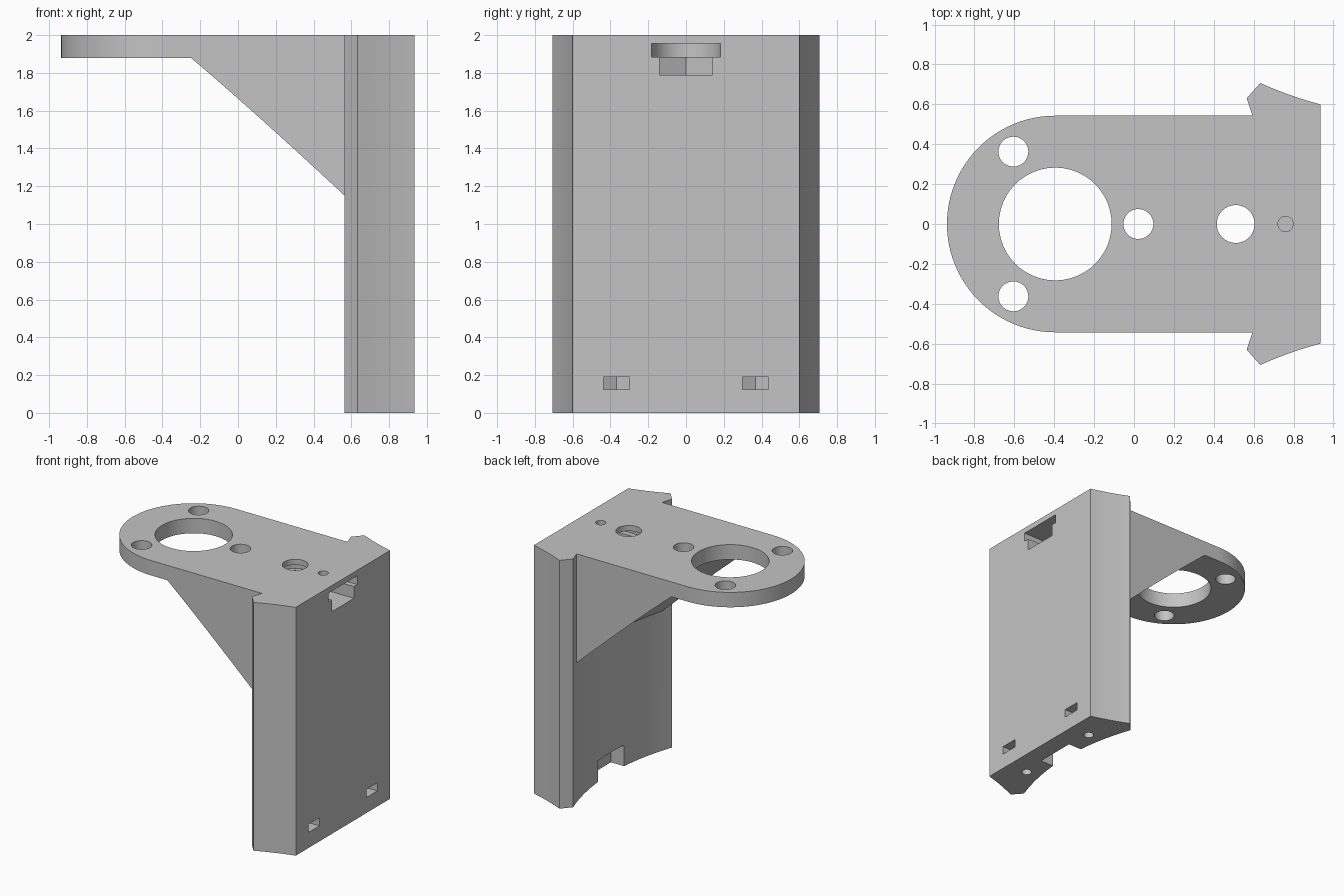
import bpy, bmesh, math
from mathutils import Matrix, Vector

cube = bpy.data.objects.get("Cube")
if cube:
    bpy.data.objects.remove(cube, do_unlink=True)

grey = bpy.data.materials.new("plain_grey")
grey.use_nodes = True
grey.diffuse_color = (0.55, 0.55, 0.55, 1)
grey.node_tree.nodes["Principled BSDF"].inputs["Base Color"].default_value = (0.55, 0.55, 0.55, 1)


def make_object(name, bm):
    bmesh.ops.recalc_face_normals(bm, faces=bm.faces)
    mesh = bpy.data.meshes.new(name)
    bm.to_mesh(mesh)
    bm.free()
    mesh.materials.append(grey)
    obj = bpy.data.objects.new(name, mesh)
    bpy.context.collection.objects.link(obj)
    return obj


def upright(name, outline, low, high):
    """Extrude a plan outline between two heights."""
    bm = bmesh.new()
    face = bm.faces.new([bm.verts.new((x, y, low)) for x, y in outline])
    moved = bmesh.ops.extrude_face_region(bm, geom=[face])["geom"]
    verts = [v for v in moved if isinstance(v, bmesh.types.BMVert)]
    bmesh.ops.translate(bm, verts=verts, vec=Vector((0, 0, high - low)))
    return make_object(name, bm)


def arc(cx, cy, radius, start, end, steps):
    return [(cx + radius * math.cos(math.radians(start + (end - start) * i / steps)),
             cy + radius * math.sin(math.radians(start + (end - start) * i / steps)))
            for i in range(steps + 1)]


def circle(cx, cy, radius, steps=48):
    return arc(cx, cy, radius, 0, 360, steps)[:-1]


def nut_slot(cx, cy, half):
    """Half hexagon pointing inwards, open through the rear face."""
    corner = half / math.cos(math.pi / 6)
    return [(1.2, cy - half), (1.2, cy + half), (cx - corner / 2, cy + half),
            (cx - corner, cy), (cx - corner / 2, cy - half)]


def combine(target, other, operation):
    mod = target.modifiers.new(other.name, "BOOLEAN")
    mod.operation = operation
    mod.solver = "EXACT"
    mod.object = other
    bpy.context.view_layer.objects.active = target
    bpy.ops.object.modifier_apply(modifier=mod.name)
    bpy.data.objects.remove(other, do_unlink=True)


# Upright slab with a hollowed inner face and slightly hollow flanks
axis = -1.2
radius = math.hypot(0.565 - axis, 0.63)
hollow = math.degrees(math.asin(0.63 / radius))
flank = [(0.935 - 0.302 * t, 0.6 + 0.107 * t - 0.028 * t * (1 - t))
         for t in (i / 6 for i in range(7))]
slab_outline = flank + arc(axis, 0, radius, hollow, -hollow, 32)
slab_outline += [(x, -y) for x, y in reversed(flank)]
bracket = upright("mounting_bracket", slab_outline, 0, 2)

# Round-ended top plate
plate_outline = [(0.8, -0.543), (0.8, 0.543)] + arc(-0.395, 0, 0.543, 90, 270, 48)
combine(bracket, upright("top_plate", plate_outline, 1.88, 2), "UNION")

# Brace under the plate, its underside hollowed by a wide cone
brace_outline = [(-0.3, -0.543), (0.78, -0.543), (0.78, 0.543), (-0.3, 0.543)]
brace = upright("brace", brace_outline, 1.02, 1.94)
top_radius = math.hypot(-0.25 - axis, 0.543)
low, high = 0.9, 1.88
bm = bmesh.new()
bmesh.ops.create_cone(bm, cap_ends=True, segments=240, depth=high - low,
                      radius1=top_radius + (high - low) / 0.97, radius2=top_radius,
                      matrix=Matrix.Translation((axis, 0, (low + high) / 2)))
combine(brace, make_object("cone_cutter", bm), "DIFFERENCE")
combine(bracket, brace, "UNION")

# Large opening and bolt holes through the plate and brace
for x, y, size in [(-0.395, 0, 0.283), (-0.605, 0.363, 0.075), (-0.605, -0.363, 0.075),
                   (0.022, 0, 0.075), (0.51, 0, 0.095)]:
    combine(bracket, upright("hole", circle(x, y, size), 0.5, 2.2), "DIFFERENCE")

# Washer and nut slot opening on the rear face
washer = [(1.2, -0.183), (1.2, 0.183)] + arc(0.51, 0, 0.183, 90, 270, 32)
combine(bracket, upright("washer_slot", washer, 1.885, 1.955), "DIFFERENCE")
combine(bracket, upright("nut_slot", nut_slot(0.51, 0, 0.14), 1.79, 1.9), "DIFFERENCE")
combine(bracket, upright("small_top_hole", circle(0.76, 0, 0.038, 32), 1.92, 2.2), "DIFFERENCE")

# Small nut slots and screw holes at the foot
for side in (-1, 1):
    y = 0.368 * side
    combine(bracket, upright("foot_nut_slot", nut_slot(0.76, y, 0.07), 0.125, 0.19), "DIFFERENCE")
    combine(bracket, upright("foot_hole", circle(0.76, y, 0.038, 32), -0.2, 0.3), "DIFFERENCE")

# Rectangular notch in the foot, open to the hollow side
notch = [(0.4, -0.165), (0.785, -0.165), (0.785, 0.165), (0.4, 0.165)]
combine(bracket, upright("foot_notch", notch, -0.2, 0.17), "DIFFERENCE")

# Smooth the curved walls and keep the edges crisp
bpy.ops.object.select_all(action="DESELECT")
bracket.select_set(True)
bpy.context.view_layer.objects.active = bracket
bpy.ops.object.shade_smooth_by_angle(angle=math.radians(15))
